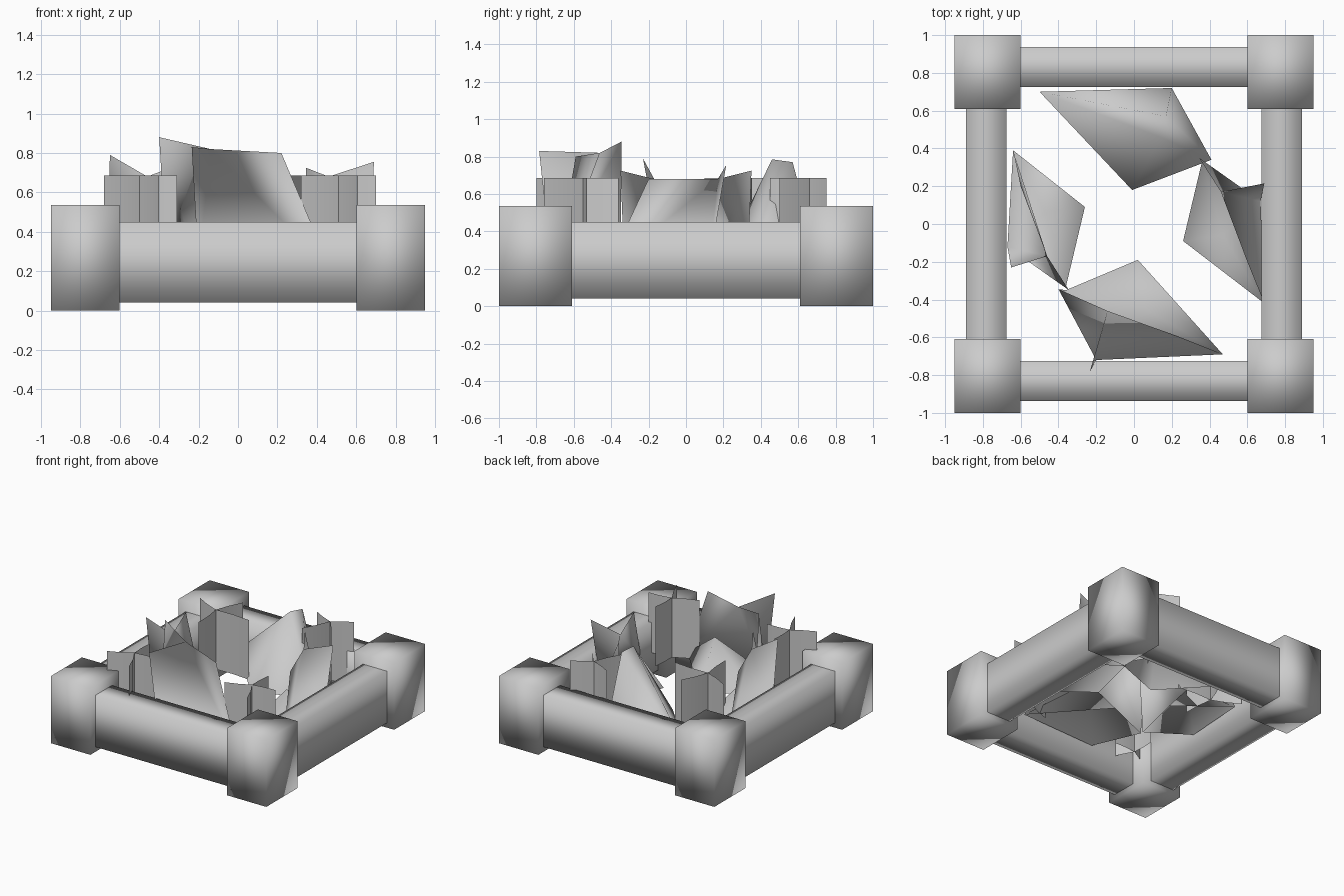
import bpy
from mathutils import Vector

if "Cube" in bpy.data.objects:
    bpy.data.objects.remove(bpy.data.objects["Cube"])

# One plain grey for the whole planter
grey = bpy.data.materials.new("stone_grey")
grey.diffuse_color = (0.6, 0.6, 0.6, 1)
grey.use_nodes = True
grey.node_tree.nodes["Principled BSDF"].inputs["Base Color"].default_value = grey.diffuse_color


def add_mesh(name, verts, faces):
    mesh = bpy.data.meshes.new(name)
    mesh.from_pydata(verts, [], faces)
    mesh.materials.append(grey)
    mesh.update()
    mesh.shade_smooth()
    obj = bpy.data.objects.new(name, mesh)
    bpy.context.collection.objects.link(obj)
    return obj


def box(name, lo, hi, open_axis=None):
    """Smooth box; open_axis drops the two end faces along that axis."""
    verts = [(x, y, z) for x in (lo[0], hi[0]) for y in (lo[1], hi[1]) for z in (lo[2], hi[2])]
    ends = [((0, 1, 3, 2), (4, 6, 7, 5)),
            ((0, 4, 5, 1), (2, 3, 7, 6)),
            ((0, 2, 6, 4), (1, 5, 7, 3))]
    faces = [f for axis, pair in enumerate(ends) if axis != open_axis for f in pair]
    return add_mesh(name, verts, faces)


# Corner posts
for sx in (-1, 1):
    for sy in (-1, 1):
        cx, cy = sx * 0.776, sy * 0.805
        box("corner_post", (cx - 0.174, cy - 0.195, 0), (cx + 0.174, cy + 0.195, 0.535))

# Side rails, open where they meet the posts
for s in (-1, 1):
    cy, cx = s * 0.832, s * 0.782
    box("long_rail", (-0.605, cy - 0.106, 0.04), (0.605, cy + 0.106, 0.45), 0)
    box("side_rail", (cx - 0.107, -0.615, 0.04), (cx + 0.107, 0.615, 0.45), 1)


# Broad-leaf clumps: upright outer leaf, side leaf and a domed inner leaf
# point order: peak, peak foot, base, flare tip, ridge, far tip, shoulder, low corner, dome top
CLUMP_FACES = [(0, 1, 2), (0, 2, 4), (3, 4, 2), (4, 5, 2), (4, 6, 5),
               (1, 8, 2), (2, 8, 5), (5, 8, 7), (7, 8, 1)]


def leaf_clump(name, points, turn=1):
    add_mesh(name, [(turn * x, turn * y, z) for x, y, z in points], CLUMP_FACES)


leaf_clump("front_leaves", [
    (-0.40, -0.345, 0.88), (-0.36, -0.35, 0.21), (-0.20, -0.72, 0.21), (-0.235, -0.785, 0.83),
    (-0.14, -0.46, 0.82), (0.47, -0.69, 0.21), (0.22, -0.59, 0.80), (0.02, -0.19, 0.21),
    (0.06, -0.45, 0.53)])

side_points = [
    (0.345, 0.35, 0.725), (0.36, 0.33, 0.21), (0.67, 0.12, 0.21), (0.69, 0.215, 0.755),
    (0.46, 0.17, 0.68), (0.69, -0.42, 0.21), (0.60, -0.20, 0.68), (0.26, -0.09, 0.21),
    (0.47, -0.06, 0.45)]
leaf_clump("right_leaves", side_points)
side_points[3] = (0.65, 0.23, 0.79)
side_points[5] = (0.64, -0.39, 0.21)
leaf_clump("left_leaves", side_points, -1)

# Back clump: one closed dome rising to a short ridge
add_mesh("back_leaves", [
    (0.41, 0.34, 0.21), (0.20, 0.72, 0.21), (-0.50, 0.70, 0.21), (-0.01, 0.18, 0.21),
    (0.14, 0.46, 0.785), (0.17, 0.57, 0.77)],
    [(0, 1, 5), (0, 5, 4), (1, 2, 5), (5, 2, 4), (2, 3, 4), (3, 0, 4)])


# Grass tufts: four upright blades around a stem, each gently curved
def grass_tuft(name, centre, tips):
    c = Vector(centre)
    verts, faces = [], []
    for tip in tips:
        d = Vector(tip) - c
        side = Vector((-d.y, d.x)) * 0.03
        n = len(verts)
        for p in (c, c + d * 0.5 + side, c + d):
            verts += [(p.x, p.y, 0.21), (p.x, p.y, 0.685)]
        faces += [(n, n + 2, n + 3, n + 1), (n + 2, n + 4, n + 5, n + 3)]
    add_mesh(name, verts, faces)


grass_tuft("front_left_grass", (-0.50, -0.59),
           [(-0.50, -0.40), (-0.31, -0.58), (-0.40, -0.80), (-0.68, -0.68)])
grass_tuft("front_right_grass", (0.51, -0.55),
           [(0.52, -0.36), (0.70, -0.53), (0.61, -0.76), (0.32, -0.63)])
grass_tuft("back_right_grass", (0.35, 0.66),
           [(0.18, 0.74), (0.50, 0.75), (0.47, 0.50), (0.25, 0.45)])
grass_tuft("back_left_grass", (-0.44, 0.35),
           [(-0.65, 0.45), (-0.14, 0.34), (-0.42, 0.10), (-0.35, 0.56)])
